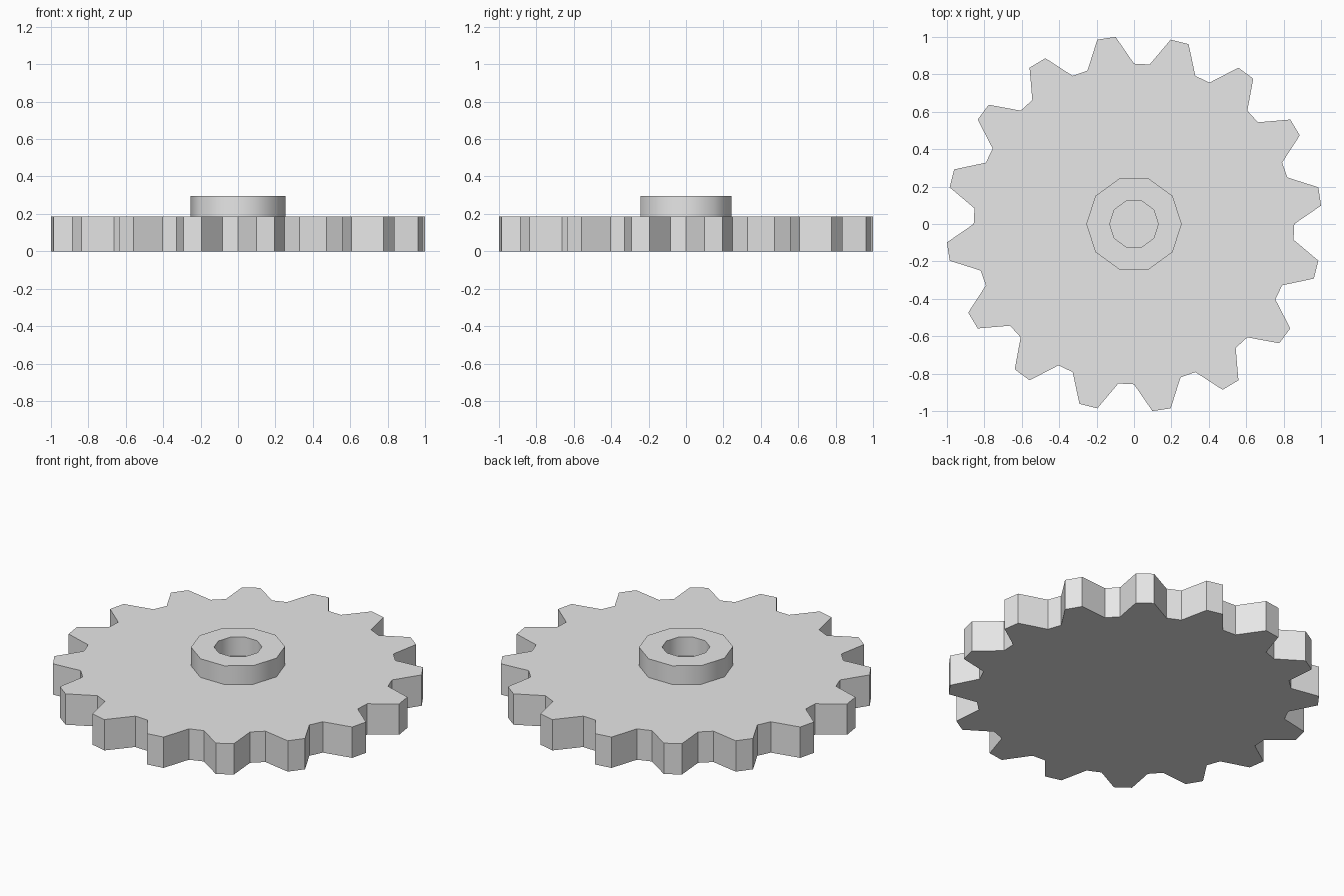
import bpy
import bmesh
from math import cos, sin, tau, radians

cube = bpy.data.objects.get("Cube")
if cube:
    bpy.data.objects.remove(cube, do_unlink=True)

TEETH = 16
TIP_RADIUS, ROOT_RADIUS = 1.005, 0.857
DISC_TOP, HUB_TOP = 0.185, 0.297
HUB_SIDES, HUB_RADIUS, BORE_RADIUS = 10, 0.255, 0.13

grey = bpy.data.materials.new("light grey metal")
grey.use_nodes = True
colour = (0.8, 0.8, 0.8, 1)
grey.diffuse_color = colour
grey.node_tree.nodes["Principled BSDF"].inputs["Base Color"].default_value = colour


def ring(bm, radii, z):
    """Evenly spaced loop of vertices, one for each radius."""
    n = len(radii)
    return [bm.verts.new((r * cos(tau * i / n), r * sin(tau * i / n), z))
            for i, r in enumerate(radii)]


def bridge(bm, a, b):
    """Quads between two loops of equal length."""
    n = len(a)
    for i in range(n):
        j = (i + 1) % n
        bm.faces.new((a[i], a[j], b[j], b[i]))


def finish(bm, name):
    bmesh.ops.recalc_face_normals(bm, faces=bm.faces)
    mesh = bpy.data.meshes.new(name)
    bm.to_mesh(mesh)
    bm.free()
    mesh.materials.append(grey)
    obj = bpy.data.objects.new(name, mesh)
    bpy.context.collection.objects.link(obj)
    return obj


# Toothed disc: each tooth is root, tip, tip, root
bm = bmesh.new()
profile = [ROOT_RADIUS, TIP_RADIUS, TIP_RADIUS, ROOT_RADIUS] * TEETH
bottom, top = ring(bm, profile, 0), ring(bm, profile, DISC_TOP)
bm.faces.new(bottom)
bm.faces.new(top)
bridge(bm, bottom, top)
finish(bm, "toothed_disc")

# Raised hub collar with an open bore, standing on the disc
bm = bmesh.new()
outer_low, outer_high, inner_high, inner_low = [
    ring(bm, [r] * HUB_SIDES, z) for r, z in (
        (HUB_RADIUS, DISC_TOP), (HUB_RADIUS, HUB_TOP),
        (BORE_RADIUS, HUB_TOP), (BORE_RADIUS, DISC_TOP))]
bridge(bm, outer_low, outer_high)
bridge(bm, outer_high, inner_high)
bridge(bm, inner_high, inner_low)
hub = finish(bm, "hub_collar")

# recalc on an open shell: make sure the collar faces outwards
top_face = max(hub.data.polygons, key=lambda p: p.center.z)
if top_face.normal.z < 0:
    hub.data.flip_normals()

bpy.ops.object.select_all(action='DESELECT')
hub.select_set(True)
bpy.context.view_layer.objects.active = hub
bpy.ops.object.shade_smooth_by_angle(angle=radians(40))
